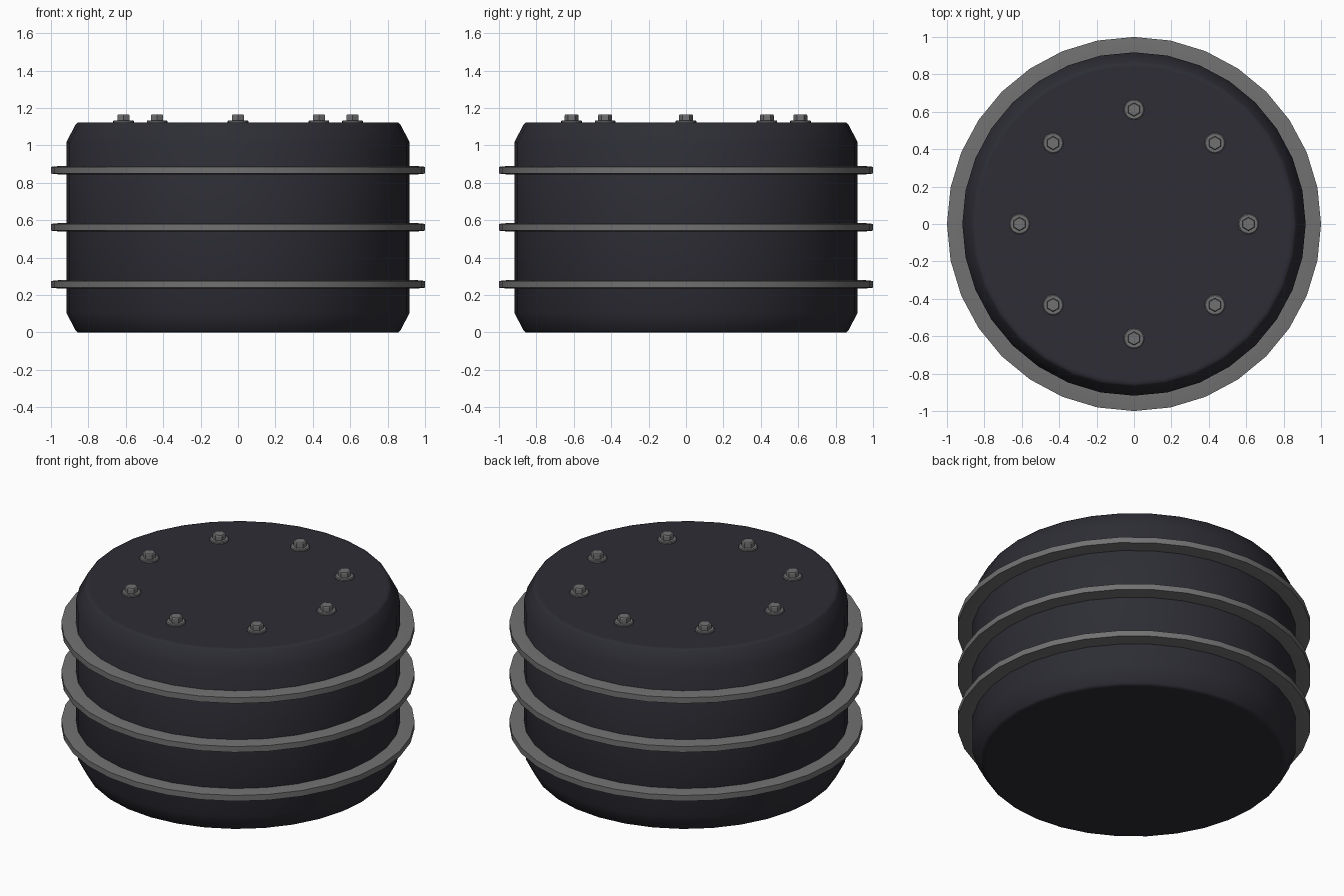
import bpy
import math

cube = bpy.data.objects.get("Cube")
if cube:
    bpy.data.objects.remove(cube, do_unlink=True)


def material(name, color):
    mat = bpy.data.materials.new(name)
    mat.use_nodes = True
    mat.diffuse_color = color
    mat.node_tree.nodes["Principled BSDF"].inputs["Base Color"].default_value = color
    return mat


def lathe(name, profile, mat, segments=32, closed=False, center=(0, 0, 0), angle=30):
    """Revolve a (radius, height) profile; open profiles get end caps."""
    n = len(profile)
    turns = [2 * math.pi * i / segments + math.pi / 2 for i in range(segments)]
    verts = [(r * math.cos(a), r * math.sin(a), z) for a in turns for r, z in profile]
    faces = []
    for i in range(segments):
        a, b = i * n, (i + 1) % segments * n
        for j in range(n if closed else n - 1):
            k = (j + 1) % n
            faces.append((a + j, b + j, b + k, a + k))
    if not closed:
        faces.append([i * n for i in reversed(range(segments))])
        faces.append([i * n + n - 1 for i in range(segments)])
    mesh = bpy.data.meshes.new(name)
    mesh.from_pydata(verts, [], faces)
    mesh.materials.append(mat)
    obj = bpy.data.objects.new(name, mesh)
    obj.location = center
    bpy.context.collection.objects.link(obj)
    bpy.ops.object.select_all(action="DESELECT")
    obj.select_set(True)
    bpy.context.view_layer.objects.active = obj
    bpy.ops.object.shade_smooth_by_angle(angle=math.radians(angle))
    return obj


dark = material("dark_blue_grey", (0.026, 0.026, 0.035, 1))
metal = material("grey_metal", (0.165, 0.165, 0.165, 1))

# Drum body with chamfered, softened rims, symmetric top to bottom
HEIGHT = 1.122
lower = [(0.84, 0), (0.858, 0), (0.868, 0.01), (0.918, 0.105)]
upper = [(r, HEIGHT - z) for r, z in reversed(lower)]
lathe("drum_body", lower + upper, dark, angle=50)

# Three flat hoops around the drum, slightly thinner at the rim
hoop = [(0.9, -0.023), (0.95, -0.023), (1, -0.018),
        (1, 0.018), (0.95, 0.023), (0.9, 0.023)]
for label, z in (("lower", 0.257), ("middle", 0.562), ("upper", 0.867)):
    lathe(label + "_hoop", hoop, metal, closed=True, center=(0, 0, z))

# Circle of eight hex bolts with washers on the lid
for i in range(8):
    a = i * math.pi / 4
    spot = (0.612 * math.cos(a), 0.612 * math.sin(a), HEIGHT)
    lathe(f"washer_{i + 1}", [(0.055, -0.005), (0.055, 0.008), (0.05, 0.012)],
          metal, segments=20, center=spot)
    lathe(f"bolt_head_{i + 1}", [(0.037, 0), (0.037, 0.038), (0.033, 0.043)],
          metal, segments=6, center=spot)
